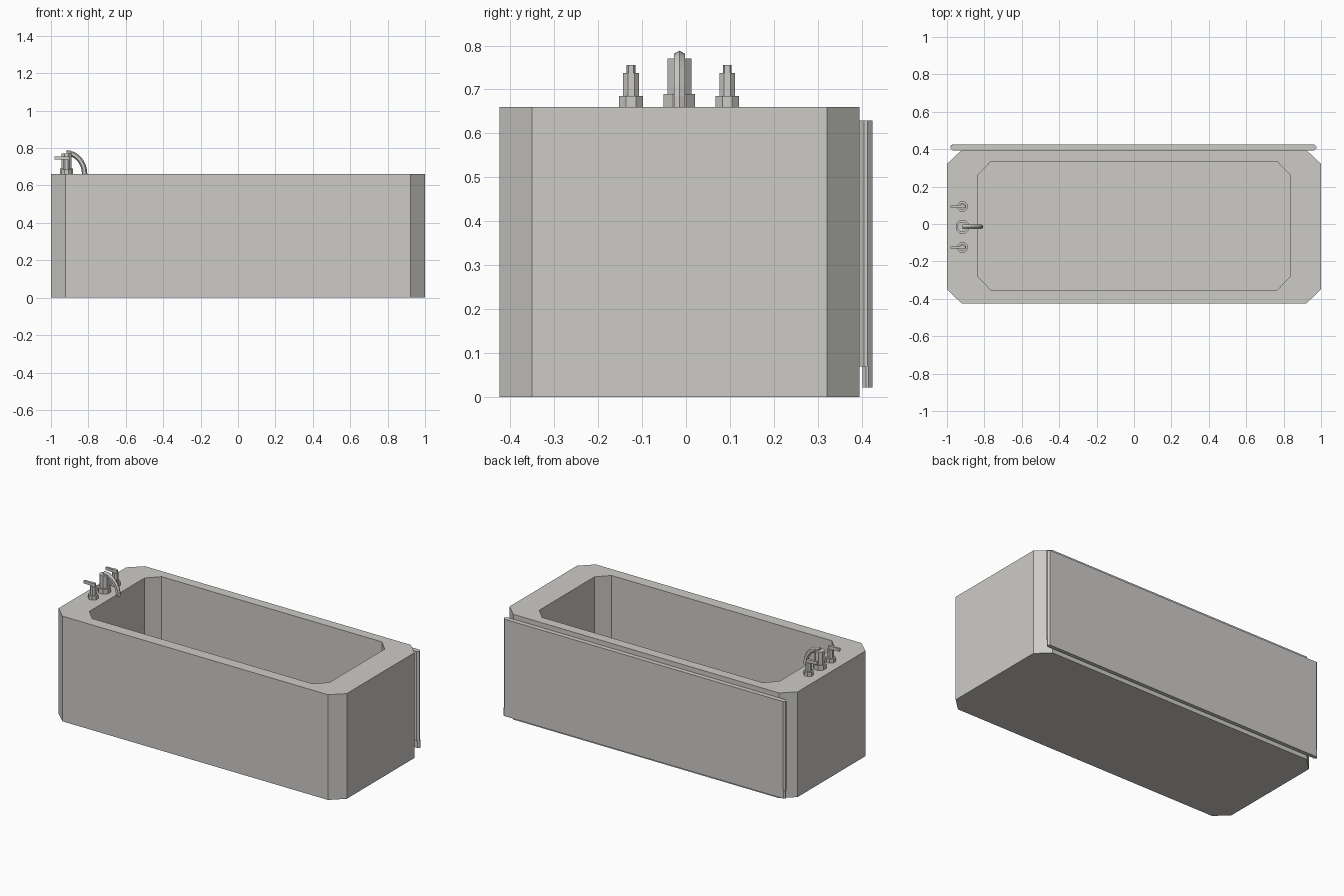
import bpy, bmesh, math
from mathutils import Vector

if "Cube" in bpy.data.objects:
    bpy.data.objects.remove(bpy.data.objects["Cube"])

mat = bpy.data.materials.new("warm grey")
mat.diffuse_color = (0.61, 0.60, 0.575, 1)
mat.use_nodes = True
mat.node_tree.nodes["Principled BSDF"].inputs["Base Color"].default_value = mat.diffuse_color


def make(name, bm):
    bmesh.ops.recalc_face_normals(bm, faces=bm.faces)
    me = bpy.data.meshes.new(name)
    bm.to_mesh(me)
    bm.free()
    me.materials.append(mat)
    ob = bpy.data.objects.new(name, me)
    bpy.context.collection.objects.link(ob)
    return ob


def ring(bm, pts, z):
    return [bm.verts.new((x, y, z)) for x, y in pts]


def bridge(bm, a, b):
    n = len(a)
    for i in range(n):
        j = (i + 1) % n
        bm.faces.new((a[i], a[j], b[j], b[i]))


def prism(name, pts, z0, z1):
    bm = bmesh.new()
    a, b = ring(bm, pts, z0), ring(bm, pts, z1)
    bridge(bm, a, b)
    bm.faces.new(a)
    bm.faces.new(b)
    return make(name, bm)


def octagon(x, y0, y1, cx, cy):
    return [(x - cx, y0), (x, y0 + cy), (x, y1 - cy), (x - cx, y1),
            (-x + cx, y1), (-x, y1 - cy), (-x, y0 + cy), (-x + cx, y0)]


def disc(x, y, r, n=8):
    return [(x + r * math.cos((i + .5) * math.tau / n) / math.cos(math.pi / n),
             y + r * math.sin((i + .5) * math.tau / n) / math.cos(math.pi / n)) for i in range(n)]


# Tub: chamfered box with a straight-walled basin
bm = bmesh.new()
outer = octagon(1.0, -0.424, 0.395, 0.078, 0.074)
inner = octagon(0.833, -0.353, 0.334, 0.068, 0.07)
o0, o1 = ring(bm, outer, 0), ring(bm, outer, 0.66)
i1, i0 = ring(bm, inner, 0.66), ring(bm, inner, 0.05)
bm.faces.new(o0)
bridge(bm, o0, o1)
bridge(bm, o1, i1)
bridge(bm, i1, i0)
bm.faces.new(i0)
make("tub", bm)

# Back panel with bevelled ends and a thinner skirt below
def panel(y0, y1, c):
    return [(sx * x - 0.003, y) for sx, x, y in (
        (-1, .978 - c, y0), (1, .978 - c, y0), (1, .978, y0 + c), (1, .978, y1 - c),
        (1, .978 - c, y1), (-1, .978 - c, y1), (-1, .978, y1 - c), (-1, .978, y0 + c))]

prism("back_panel", panel(0.394, 0.424, 0.011), 0.07, 0.63)
prism("back_panel_skirt", panel(0.401, 0.424, 0.009), 0.022, 0.07)

# Tap handles: base, stem and tapered lever
TX = -0.917
for side, y in (("left", -0.125), ("right", 0.094)):
    prism(side + "_tap_base", disc(TX, y, 0.027), 0.66, 0.685)
    prism(side + "_tap_stem", disc(TX, y, 0.018), 0.685, 0.738)
    lever = [(-0.980, y - .006), (-0.945, y - .007), (-0.915, y - .010), (-0.902, y - .006),
             (-0.902, y + .006), (-0.915, y + .010), (-0.945, y + .007), (-0.980, y + .006)]
    prism(side + "_tap_lever", lever, 0.738, 0.756)

# Spout: base, column and a curved six-sided pipe
SY = -0.015
prism("spout_base", disc(TX, SY, 0.036), 0.66, 0.69)
prism("spout_column", disc(TX, SY, 0.027), 0.69, 0.77)
bm = bmesh.new()
rings = []
for k in range(9):
    t = math.pi / 2 * (1 - k / 8)
    c = Vector((TX + 0.097 * math.cos(t), SY, 0.66 + 0.114 * math.sin(t)))
    nrm = Vector((math.cos(t), 0, math.sin(t)))
    rings.append([bm.verts.new(c + 0.0145 * (nrm * math.cos(a) + Vector((0, 1, 0)) * math.sin(a)))
                  for a in (i * math.tau / 6 for i in range(6))])
for a, b in zip(rings, rings[1:]):
    bridge(bm, a, b)
bm.faces.new(rings[0])
bm.faces.new(rings[-1])
make("spout_pipe", bm)
